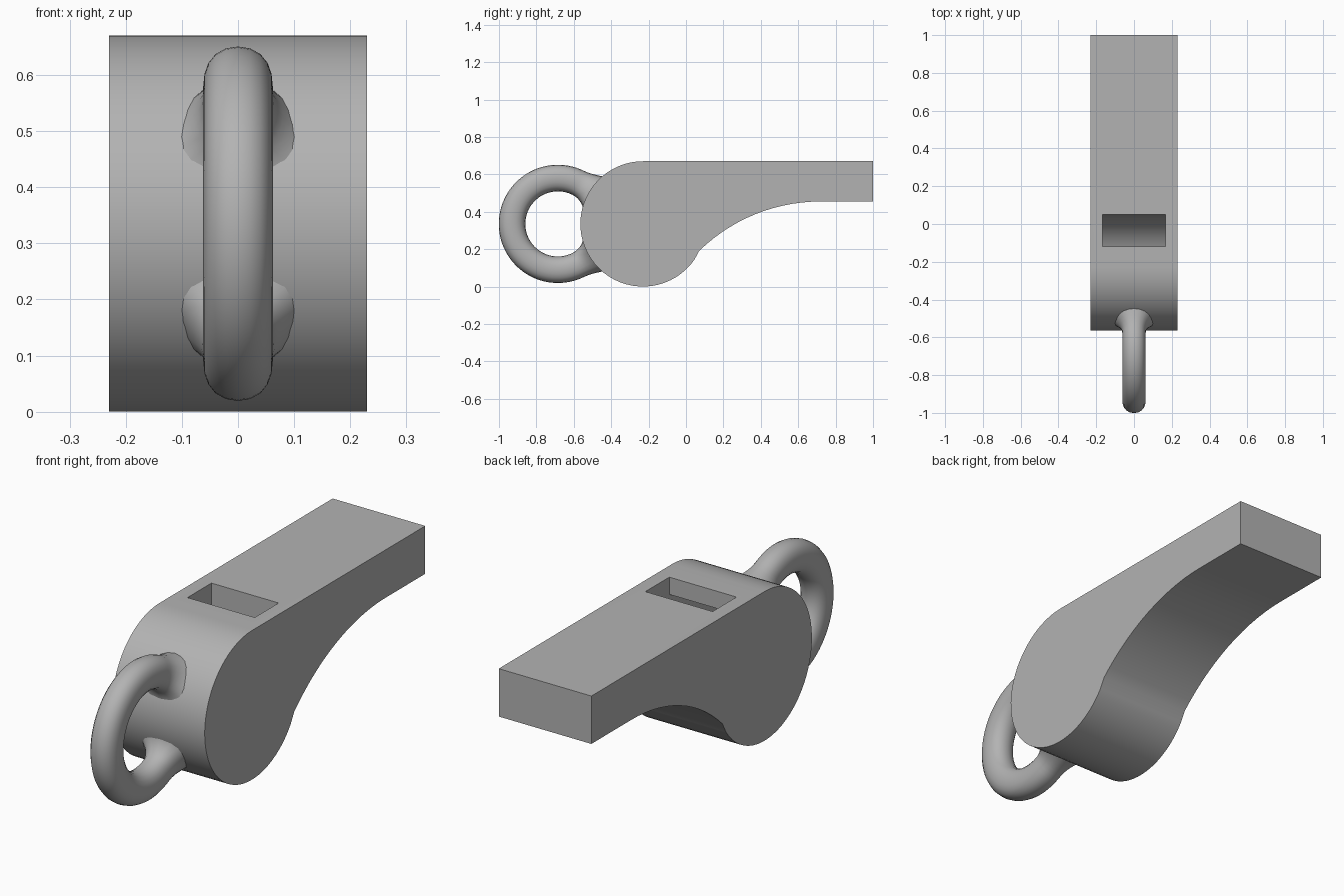
import bpy, bmesh
from math import sin, cos, pi, radians, sqrt, acos

cube = bpy.data.objects.get("Cube")
if cube:
    bpy.data.objects.remove(cube)

grey = bpy.data.materials.new("plain grey")
grey.use_nodes = True
tone = (0.45, 0.45, 0.45, 1)
grey.diffuse_color = tone
grey.node_tree.nodes["Principled BSDF"].inputs["Base Color"].default_value = tone

CY, CZ, R = -0.23, 0.335, 0.335      # round chamber centre and outer radius


def make_object(name, bm):
    bmesh.ops.recalc_face_normals(bm, faces=bm.faces)
    mesh = bpy.data.meshes.new(name)
    bm.to_mesh(mesh)
    bm.free()
    mesh.materials.append(grey)
    obj = bpy.data.objects.new(name, mesh)
    bpy.context.collection.objects.link(obj)
    return obj


def extrude_profile(name, profile, half_width):
    bm = bmesh.new()
    face = bm.faces.new([bm.verts.new((-half_width, y, z)) for y, z in profile])
    new = bmesh.ops.extrude_face_region(bm, geom=[face])["geom"]
    bmesh.ops.translate(bm, vec=(2 * half_width, 0, 0),
                        verts=[v for v in new if isinstance(v, bmesh.types.BMVert)])
    return make_object(name, bm)


def arc(cy, cz, r, start, end, steps):
    angles = [start + (end - start) * i / steps for i in range(steps + 1)]
    return [(cy + r * cos(a), cz + r * sin(a)) for a in angles]


def smooth(obj, degrees):
    bpy.ops.object.select_all(action='DESELECT')
    obj.select_set(True)
    bpy.context.view_layer.objects.active = obj
    bpy.ops.object.shade_smooth_by_angle(angle=radians(degrees))


# Body: round chamber, hollow throat curve and flat mouthpiece
THROAT_R, THROAT_Y, LIP_Z = 0.93, 0.72, 0.455
chamber = arc(CY, CZ, R, pi / 2, 2 * pi - acos(0.275 / R), 40)
throat = arc(THROAT_Y, LIP_Z - THROAT_R, THROAT_R,
             pi - acos((THROAT_Y - 0.07) / THROAT_R), pi / 2, 14)
body = extrude_profile("whistle_body", chamber + throat + [(1, LIP_Z), (1, 0.67)], 0.23)

# Hollow inside, open to the top through the window slot
INNER = 0.28
cavity = arc(CY, CZ, INNER, acos(0.11 / INNER), 2 * pi, 40)
cutter = extrude_profile("cavity_cutter", [(0.05, 0.8), (-0.12, 0.8)] + cavity, 0.167)
cutter.hide_render = True
cut = body.modifiers.new("cavity", 'BOOLEAN')
cut.operation = 'DIFFERENCE'
cut.solver = 'EXACT'
cut.object = cutter
bpy.context.view_layer.objects.active = body
bpy.ops.object.modifier_apply(modifier=cut.name)
bpy.data.objects.remove(cutter)
smooth(body, 30)

# Cord ring: a swept loop whose two ends flare into the body
RING_Y, RING_R, SIDES, STEPS = -0.685, 0.245, 20, 72
bm = bmesh.new()
loops = []
for i in range(STEPS + 1):
    t = radians(30 + 300 * i / STEPS)
    flare = max(0, (radians(64) - min(t, 2 * pi - t)) / radians(24)) ** 2
    loop = []
    for k in range(SIDES):
        a = 2 * pi * k / SIDES
        swell = 0.9 if cos(a) > 0 else 0.12
        r = RING_R + 0.071 * cos(a) * (1 + swell * flare)
        side = sin(a)
        x = 0.062 * side * (1.15 - 0.15 * side * side) * (1 + flare)
        loop.append(bm.verts.new((x, RING_Y + r * cos(t), CZ + r * sin(t))))
    loops.append(loop)
for one, two in zip(loops, loops[1:]):
    for k in range(SIDES):
        n = (k + 1) % SIDES
        bm.faces.new((one[k], one[n], two[n], two[k]))
bm.faces.new(loops[0])
bm.faces.new(loops[-1])
ring = make_object("cord_ring", bm)
smooth(ring, 40)
